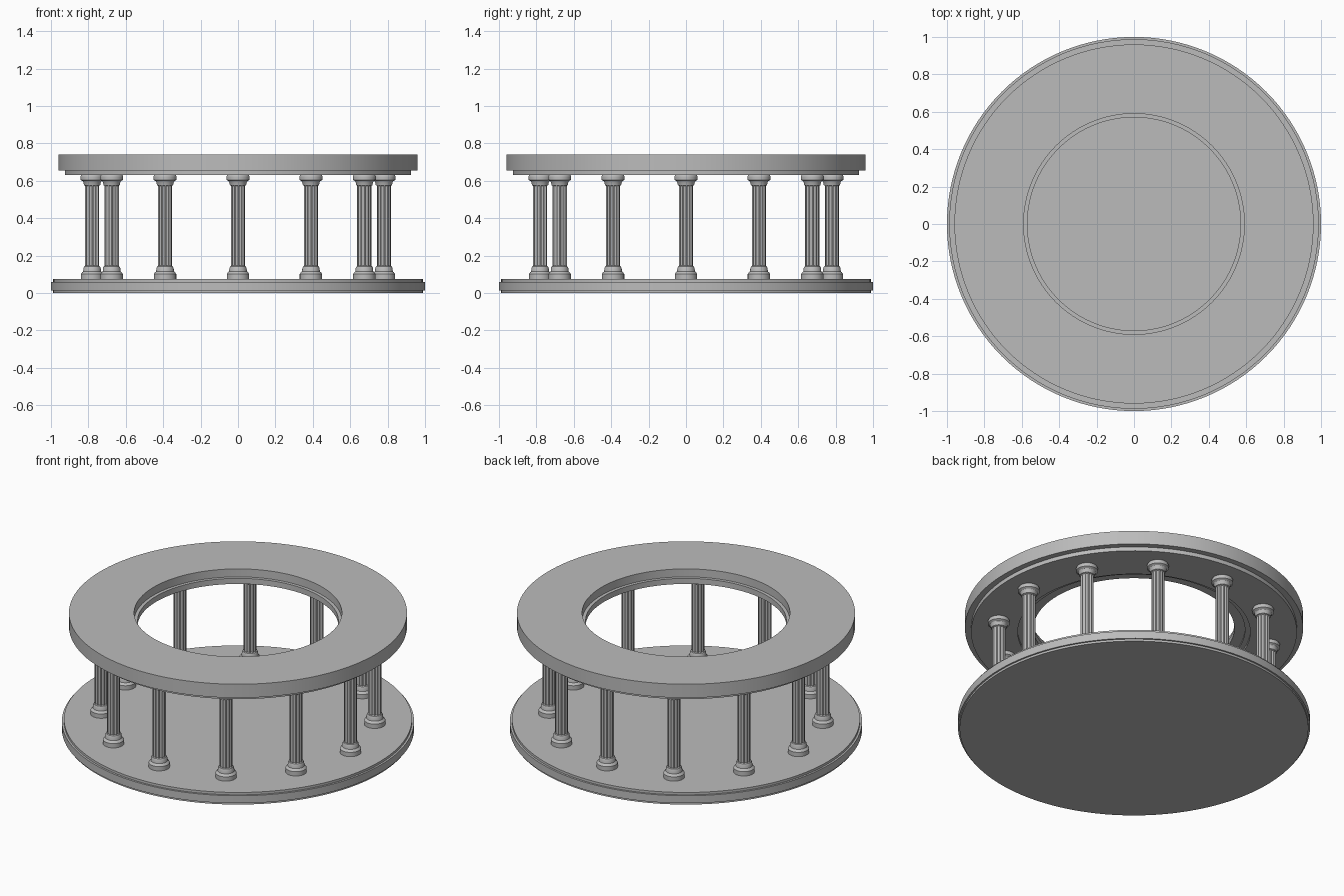
import bpy, bmesh, math

cube = bpy.data.objects.get("Cube")
if cube:
    bpy.data.objects.remove(cube)

stone = bpy.data.materials.new("grey_stone")
stone.use_nodes = True
GREY = (0.5, 0.5, 0.5, 1)
stone.diffuse_color = GREY
stone.node_tree.nodes["Principled BSDF"].inputs["Base Color"].default_value = GREY


def lathe(name, profile, sides, closed=False, flute=None):
    """Spin (radius, z) points about z; flute(i) scales the radius of each side."""
    bm = bmesh.new()
    rings = []
    for r, z in profile:
        ring = []
        for i in range(sides):
            a = math.tau * i / sides
            k = r * (flute(i) if flute else 1)
            ring.append(bm.verts.new((k * math.cos(a), k * math.sin(a), z)))
        rings.append(ring)
    pairs = list(zip(rings, rings[1:]))
    if closed:
        pairs.append((rings[-1], rings[0]))
    else:
        bm.faces.new(rings[0])
        bm.faces.new(rings[-1])
    for low, high in pairs:
        for i in range(sides):
            j = (i + 1) % sides
            bm.faces.new((low[i], low[j], high[j], high[i]))
    bmesh.ops.recalc_face_normals(bm, faces=bm.faces)
    mesh = bpy.data.meshes.new(name)
    bm.to_mesh(mesh)
    bm.free()
    mesh.materials.append(stone)
    obj = bpy.data.objects.new(name, mesh)
    bpy.context.collection.objects.link(obj)
    bpy.ops.object.select_all(action='DESELECT')
    obj.select_set(True)
    bpy.context.view_layer.objects.active = obj
    bpy.ops.object.shade_smooth_by_angle(angle=math.radians(25))
    return obj


# Round floor with a stepped rim
lathe("floor_disc", [(0.99, 0), (0.99, 0.013), (1, 0.013), (1, 0.06),
                     (0.988, 0.06), (0.988, 0.075)], 128)

# Ring beam with stepped outer and inner edges
lathe("ring_beam", [(0.96, 0.74), (0.96, 0.655), (0.925, 0.655), (0.925, 0.63),
                    (0.66, 0.63), (0.66, 0.645), (0.63, 0.645), (0.63, 0.655),
                    (0.57, 0.655), (0.57, 0.69), (0.59, 0.69), (0.59, 0.74)],
      128, closed=True)

# Column parts, each shared by every column
foot = [(0.06, 0.075), (0.06, 0.102), (0.054, 0.11), (0.048, 0.115),
        (0.046, 0.133), (0.042, 0.142), (0.035, 0.146)]
head = [(0.035, 0.572), (0.043, 0.576), (0.046, 0.59), (0.05, 0.598),
        (0.062, 0.605), (0.062, 0.623), (0.058, 0.63)]
parts = [lathe("column_foot", foot, 32),
         lathe("column_shaft", [(0.038, 0.14), (0.038, 0.578)], 48,
               flute=lambda i: 1 if i % 4 < 2 else 0.89),
         lathe("column_head", head, 32)]

# Twelve columns around the floor
COUNT, RADIUS = 12, 0.78
for n in range(COUNT):
    a = math.tau * n / COUNT
    for part in parts:
        obj = part if n == 0 else part.copy()
        if n:
            bpy.context.collection.objects.link(obj)
        obj.location = (RADIUS * math.cos(a), RADIUS * math.sin(a), 0)
        obj.rotation_euler.z = a
